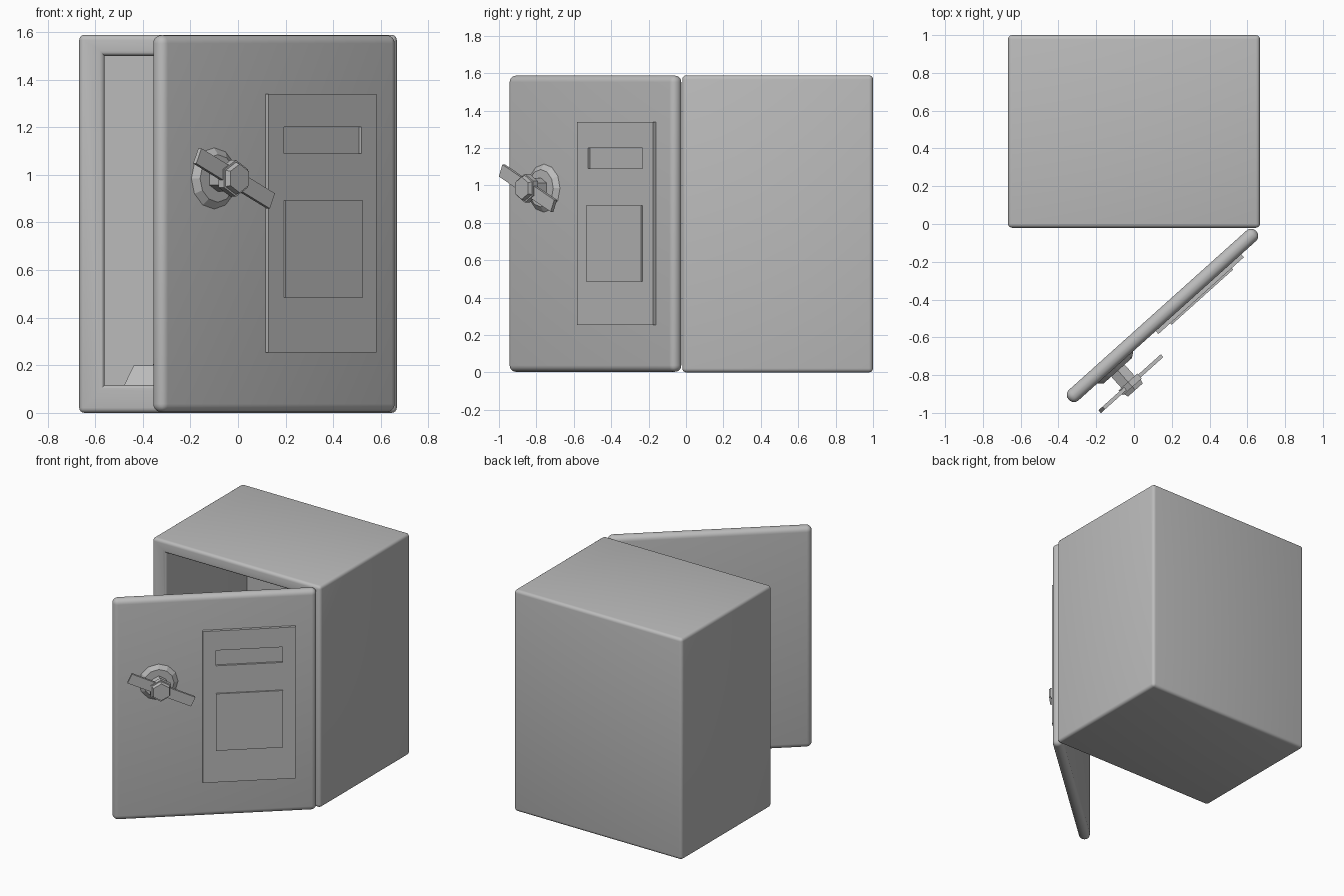
import bpy, bmesh, math
from mathutils import Matrix, Vector

if "Cube" in bpy.data.objects:
    bpy.data.objects.remove(bpy.data.objects["Cube"])

grey = bpy.data.materials.new("safe_grey")
grey.diffuse_color = (0.5, 0.5, 0.5, 1)
grey.use_nodes = True
grey.node_tree.nodes["Principled BSDF"].inputs["Base Color"].default_value = grey.diffuse_color

# Door space: x along the door, -y outward, z up
DOOR = Matrix.Translation((0.151, -0.484, 0)) @ Matrix.Rotation(math.radians(41.9), 4, 'Z')


def finish(name, bm, matrix=Matrix(), smooth=False):
    bmesh.ops.recalc_face_normals(bm, faces=bm.faces)
    bm.transform(matrix)
    me = bpy.data.meshes.new(name)
    bm.to_mesh(me)
    bm.free()
    me.materials.append(grey)
    ob = bpy.data.objects.new(name, me)
    bpy.context.collection.objects.link(ob)
    if smooth:
        bpy.ops.object.select_all(action='DESELECT')
        ob.select_set(True)
        bpy.context.view_layer.objects.active = ob
        bpy.ops.object.shade_smooth_by_angle(angle=math.radians(40))
    return ob


def box_bm(lo, hi):
    bm = bmesh.new()
    bmesh.ops.create_cube(bm, size=1)
    lo, hi = Vector(lo), Vector(hi)
    for v in bm.verts:
        v.co = [lo[i] + (v.co[i] + 0.5) * (hi[i] - lo[i]) for i in range(3)]
    return bm


def prism(name, sides, r1, r2, o1, o2):
    """Prism pointing out of the door at the handle position."""
    bm = bmesh.new()
    bmesh.ops.create_cone(bm, cap_ends=True, segments=sides, radius1=r1, radius2=r2, depth=o2 - o1)
    place = Matrix.Translation((-0.371, -(o1 + o2) / 2, 0.985)) @ Matrix.Rotation(math.pi / 2, 4, 'X')
    return finish(name, bm, DOOR @ place)


# Safe body: box with a deep cavity opened in the front
bm = box_bm((-0.667, -0.02, 0), (0.667, 1.0, 1.588))
bm.normal_update()
front = min(bm.faces, key=lambda f: f.calc_center_median().y)
bmesh.ops.inset_region(bm, faces=[front], thickness=0.1)
for v in front.verts:
    v.co.x = math.copysign(0.56, v.co.x)
    v.co.z = 0.117 if v.co.z < 0.8 else 1.5
new = bmesh.ops.extrude_face_region(bm, geom=[front])
for g in new['geom']:
    if isinstance(g, bmesh.types.BMVert):
        g.co.y = 0.9
if front.is_valid:
    bmesh.ops.delete(bm, geom=[front], context='FACES_ONLY')
# Round the outer edges and the rim of the opening
rim = [e for e in bm.edges
       if not any(abs(v.co.x) < 0.6 and v.co.y > 0.5 for v in e.verts)
       and len({abs(v.co.x) > 0.6 for v in e.verts}) == 1]
bmesh.ops.bevel(bm, geom=rim, offset=0.022, segments=4, profile=0.5, affect='EDGES', clamp_overlap=True)
finish("safe_body", bm, smooth=True)

# Open door slab with fully rounded border
bm = box_bm((-0.667, -0.0375, 0.003), (0.667, 0.0375, 1.587))
bmesh.ops.bevel(bm, geom=list(bm.edges), offset=0.035, segments=5, profile=0.5, affect='EDGES', clamp_overlap=True)
finish("door", bm, DOOR, smooth=True)

# Lock plate made of boxes around a recessed slot
X0, X1, Z0, Z1 = -0.082, 0.526, 0.254, 1.34
SX0, SX1, SZ0, SZ1 = 0.004, 0.441, 1.09, 1.2
bm = bmesh.new()
xs, zs = [X0, SX0, SX1, X1], [Z0, SZ0, SZ1, Z1]
grid = [[bm.verts.new((x, -0.0585, z)) for x in xs] for z in zs]
cells = {(i, j): bm.faces.new((grid[j][i], grid[j][i + 1], grid[j + 1][i + 1], grid[j + 1][i]))
         for i in range(3) for j in range(3)}


def push(faces, y):
    """Extrude faces to a new depth, dropping the originals."""
    geo = bmesh.ops.extrude_face_region(bm, geom=faces)['geom']
    for g in geo:
        if isinstance(g, bmesh.types.BMVert):
            g.co.y = y
    old = [f for f in faces if f.is_valid]
    if old:
        bmesh.ops.delete(bm, geom=old, context='FACES_ONLY')


push([cells[1, 1]], -0.043)
# Outer walls down to the door
outer = [e for e in bm.edges if e.is_boundary]
side = bmesh.ops.extrude_edge_only(bm, edges=outer)['geom']
for g in side:
    if isinstance(g, bmesh.types.BMVert):
        g.co.y = -0.036
finish("lock_plate", bm, DOOR)

# Raised keypad panel
finish("keypad_panel", box_bm((0.003, -0.069, 0.485), (0.441, -0.05, 0.893)), DOOR)

# Handle: tapered base, shaft, hub, nut and turning bar
prism("handle_base", 12, 0.132, 0.1, 0.035, 0.06)
prism("handle_shaft", 6, 0.055, 0.055, 0.05, 0.15)
prism("handle_hub", 6, 0.077, 0.077, 0.14, 0.175)
prism("handle_nut", 6, 0.068, 0.06, 0.175, 0.198)
bar = box_bm((-0.228, -0.01, -0.035), (0.228, 0.01, 0.035))
finish("handle_bar", bar, DOOR @ Matrix.Translation((-0.366, -0.157, 0.985))
       @ Matrix.Rotation(math.radians(24.5), 4, 'Y'))

# Stacked tapered bars inside
for row in range(3):
    count = 4 - row
    for i in range(count):
        cx = (i - (count - 1) / 2) * 0.24
        z = 0.117 + row * 0.085
        bm = box_bm((cx - 0.118, 0.3, z), (cx + 0.118, 0.8, z + 0.083))
        for v in bm.verts:
            if v.co.z > z + 0.01:
                v.co.x += 0.04 if v.co.x < cx else -0.04
                v.co.y += 0.04 if v.co.y < 0.5 else -0.04
        finish(f"ingot_{row + 1}_{i + 1}", bm)
